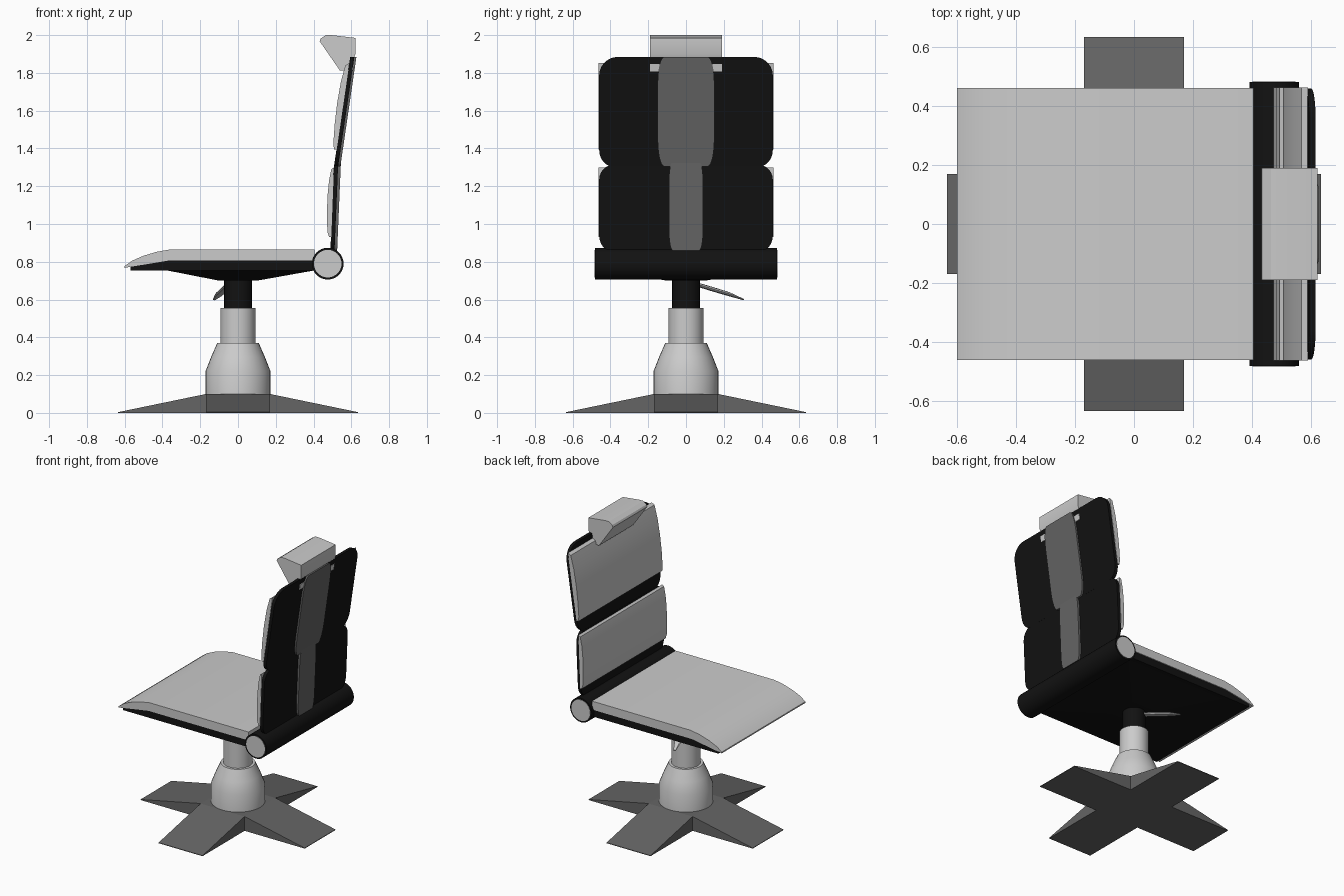
import bpy, bmesh
from math import sin, cos, pi, radians
from mathutils import Vector, Matrix

if "Cube" in bpy.data.objects:
    bpy.data.objects.remove(bpy.data.objects["Cube"])


def material(name, v):
    m = bpy.data.materials.new(name)
    m.diffuse_color = (v, v, v, 1)
    m.use_nodes = True
    m.node_tree.nodes["Principled BSDF"].inputs["Base Color"].default_value = m.diffuse_color
    return m


BLACK = material("black", 0.006)
DARK = material("dark_grey", 0.13)


def finish(name, bm, mat=None, smooth=35):
    bmesh.ops.recalc_face_normals(bm, faces=bm.faces)
    me = bpy.data.meshes.new(name)
    bm.to_mesh(me)
    bm.free()
    ob = bpy.data.objects.new(name, me)
    bpy.context.collection.objects.link(ob)
    if mat:
        me.materials.append(mat)
    if smooth:
        bpy.ops.object.select_all(action='DESELECT')
        ob.select_set(True)
        bpy.context.view_layer.objects.active = ob
        bpy.ops.object.shade_smooth_by_angle(angle=radians(smooth))
    return ob


def prism(name, pts, offset, mat=None, smooth=35):
    """Extrude a closed planar outline by an offset vector."""
    bm = bmesh.new()
    f = bm.faces.new([bm.verts.new(p) for p in pts])
    r = bmesh.ops.extrude_face_region(bm, geom=[f], use_keep_orig=True)
    bmesh.ops.translate(bm, vec=Vector(offset),
                        verts=[v for v in r['geom'] if isinstance(v, bmesh.types.BMVert)])
    return finish(name, bm, mat, smooth)


def side_profile(name, xz, half, mat=None, smooth=35):
    return prism(name, [(x, -half, z) for x, z in xz], (0, 2 * half, 0), mat, smooth)


def back_panel(name, half, z0, z1, x0, x1, thick, bottom, top, mat):
    """Leaning panel with rounded corners; bottom/top = (ry, rz) corner radii."""
    pts = []
    for sy, zc, s, (ry, rz), a0 in ((1, z0, 1, bottom, -90), (1, z1, -1, top, 0),
                                    (-1, z1, -1, top, 90), (-1, z0, 1, bottom, 180)):
        for i in range(7):
            a = radians(a0 + 15 * i)
            y = sy * (half - ry) + ry * cos(a)
            z = zc + s * rz + rz * sin(a)
            pts.append((x0 + (x1 - x0) * (z - z0) / (z1 - z0), y, z))
    return prism(name, pts, (thick, 0, 0), mat)


def lathe(name, rz, mat=None, smooth=50, n=32):
    bm = bmesh.new()
    rings = [[bm.verts.new((r * cos(2 * pi * i / n), r * sin(2 * pi * i / n), z))
              for i in range(n)] for r, z in rz]
    for a, b in zip(rings, rings[1:]):
        for i in range(n):
            j = (i + 1) % n
            bm.faces.new((a[i], a[j], b[j], b[i]))
    bm.faces.new(rings[0])
    bm.faces.new(rings[-1])
    return finish(name, bm, mat, smooth)


def cross_tube(name, r, half, mat=None):
    ob = lathe(name, [(r, -half), (r, half)], mat)
    ob.data.transform(Matrix.Translation((0.475, 0, 0.79)) @ Matrix.Rotation(pi / 2, 4, 'X'))
    return ob


# Four-armed star base made of low wedges
for axis, swap in (("x", False), ("y", True)):
    xz = [(-0.635, 0), (0.635, 0), (0.635, 0.004), (0.17, 0.1), (-0.17, 0.1), (-0.635, 0.004)]
    ob = side_profile("base_arms_" + axis, xz, 0.17, DARK, 0)
    if swap:
        ob.data.transform(Matrix.Rotation(pi / 2, 4, 'Z'))

# Pedestal, collar and gas column
lathe("pedestal", [(0.172, 0.05), (0.172, 0.22), (0.143, 0.295), (0.11, 0.37)])
lathe("collar", [(0.093, 0.36), (0.093, 0.46), (0.093, 0.555)])
lathe("column", [(0.073, 0.55), (0.073, 0.72)], BLACK)

# Height lever
bm = bmesh.new()
path = [((-0.04, 0.04, 0.685), 0.022), ((-0.07, 0.14, 0.655), 0.024),
        ((-0.1, 0.23, 0.628), 0.022), ((-0.125, 0.305, 0.6), 0.008)]
rings = [[bm.verts.new((c[0] + w * cos(k * pi / 4), c[1] + 0.3 * w * cos(k * pi / 4),
                        c[2] + 0.5 * w * sin(k * pi / 4))) for k in range(8)] for c, w in path]
for a, b in zip(rings, rings[1:]):
    for i in range(8):
        bm.faces.new((a[i], a[(i + 1) % 8], b[(i + 1) % 8], b[i]))
bm.faces.new(rings[0])
bm.faces.new(rings[-1])
finish("lever", bm)

# Seat pan with a shallow tapered underside
side_profile("seat_pan", [(-0.57, 0.755), (0.43, 0.755), (0.43, 0.808), (-0.37, 0.808),
                          (-0.57, 0.776)], 0.455, BLACK)
bm = bmesh.new()
loops = [[bm.verts.new((x, y, z)) for x, y in ((x0, -h), (x1, -h), (x1, h), (x0, h))]
         for x0, x1, h, z in ((-0.39, 0.42, 0.44, 0.757), (-0.1, 0.1, 0.1, 0.7))]
for i in range(4):
    j = (i + 1) % 4
    bm.faces.new((loops[0][i], loops[0][j], loops[1][j], loops[1][i]))
bm.faces.new(loops[0])
bm.faces.new(loops[1])
finish("seat_underside", bm, BLACK, 0)

# Seat cushion with waterfall front
side_profile("seat_cushion", [(-0.6, 0.768), (-0.37, 0.806), (0.405, 0.806), (0.405, 0.865),
                              (-0.36, 0.865), (-0.43, 0.853), (-0.5, 0.832),
                              (-0.56, 0.806), (-0.6, 0.777)], 0.462)

# Hinge tube with pale end caps
cross_tube("hinge_tube", 0.084, 0.482, BLACK)
cross_tube("hinge_caps", 0.073, 0.484)

# Backrest shell and rear spine
back_panel("back_shell_lower", 0.46, 0.86, 1.312, 0.489, 0.508, 0.022,
           (0.06, 0.08), (0.07, 0.08), BLACK)
back_panel("back_shell_upper", 0.46, 1.305, 1.885, 0.508, 0.594, 0.022,
           (0.07, 0.09), (0.1, 0.1), BLACK)
back_panel("spine_lower", 0.09, 0.86, 1.33, 0.5, 0.52, 0.025,
           (0.02, 0.1), (0.02, 0.1), DARK)
back_panel("spine_upper", 0.15, 1.305, 1.885, 0.52, 0.605, 0.022,
           (0.035, 0.14), (0.035, 0.14), DARK)

# Back cushions
side_profile("back_cushion_lower", [(0.494, 0.93), (0.482, 0.93), (0.473, 0.96), (0.471, 1.06),
                                    (0.474, 1.15), (0.482, 1.23), (0.494, 1.29), (0.508, 1.3)],
             0.463)
side_profile("back_cushion_upper", [(0.523, 1.395), (0.508, 1.395), (0.505, 1.43), (0.512, 1.53),
                                    (0.525, 1.64), (0.544, 1.75), (0.568, 1.84), (0.59, 1.852)],
             0.463)

# Headrest wedge and its mounting tabs
side_profile("headrest", [(0.432, 1.968), (0.438, 1.982), (0.465, 2.0), (0.495, 2.0),
                          (0.622, 1.985), (0.622, 1.9), (0.592, 1.83), (0.575, 1.815),
                          (0.54, 1.812)], 0.19, None, 30)
side_profile("headrest_tabs", [(0.57, 1.808), (0.609, 1.808), (0.615, 1.848), (0.57, 1.848)],
             0.19)
